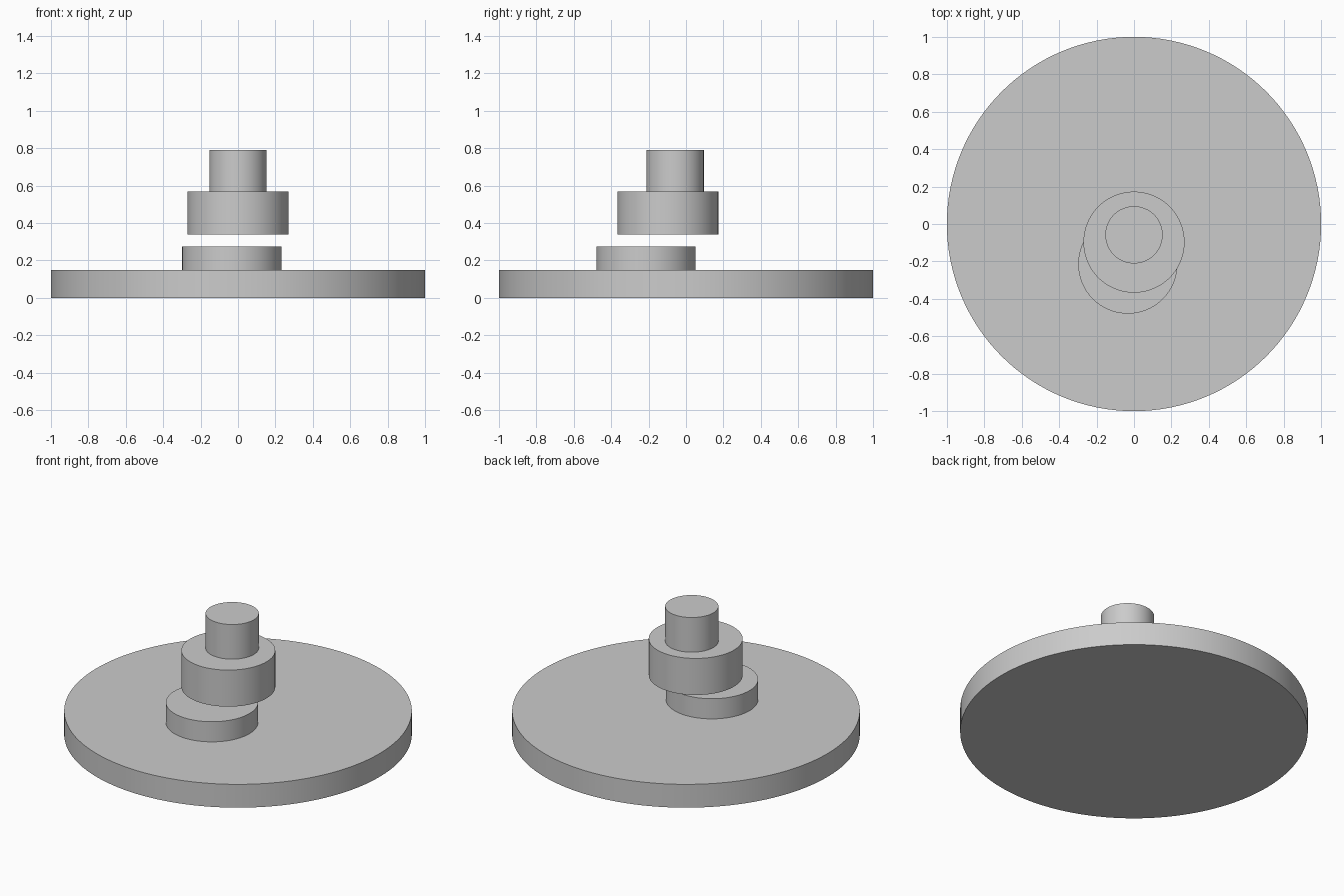
import bpy

if "Cube" in bpy.data.objects:
    bpy.data.objects.remove(bpy.data.objects["Cube"])


def disc(name, x, y, radius, z0, z1, sides=128):
    """Upright cylinder between two heights, smooth wall with sharp rims."""
    bpy.ops.mesh.primitive_cylinder_add(
        vertices=sides, radius=radius, depth=z1 - z0,
        location=(x, y, (z0 + z1) / 2))
    obj = bpy.context.object
    obj.name = name
    bpy.ops.object.shade_smooth_by_angle()
    return obj


# Wide base plate
disc("base_plate", 0, 0, 1.0, 0, 0.148)
# Low off-centre disc resting on the plate
disc("lower_disc", -0.033, -0.214, 0.265, 0.148, 0.276)
# Floating collar above it
disc("upper_collar", 0, -0.097, 0.27, 0.338, 0.57)
# Narrow knob standing on the collar
disc("top_knob", 0, -0.058, 0.153, 0.57, 0.79)
